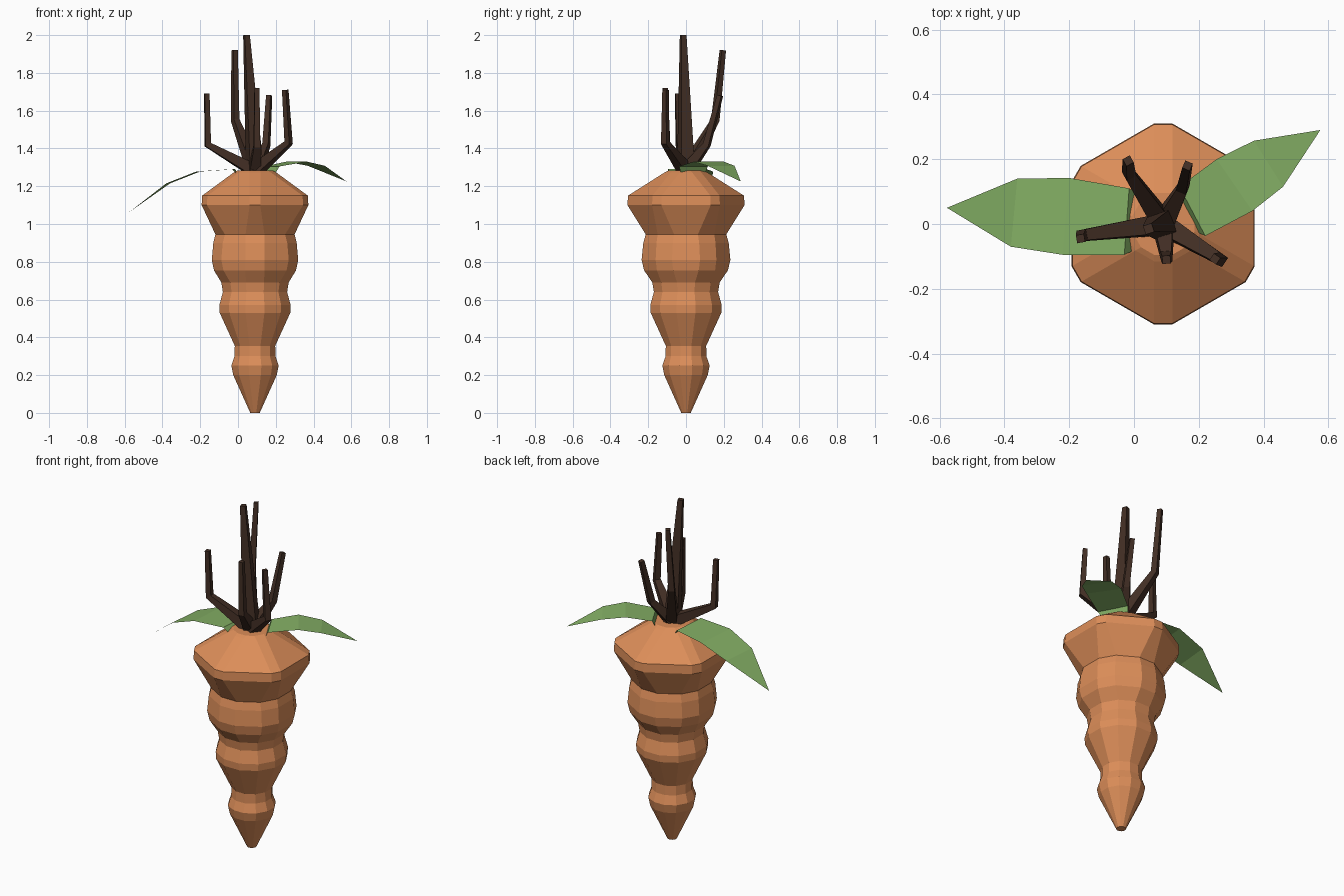
import bpy
import bmesh
import math
from mathutils import Vector

if "Cube" in bpy.data.objects:
    bpy.data.objects.remove(bpy.data.objects["Cube"])

CX = 0.09  # root axis


def material(name, rgb):
    m = bpy.data.materials.new(name)
    m.diffuse_color = (*rgb, 1)
    m.use_nodes = True
    m.node_tree.nodes["Principled BSDF"].inputs["Base Color"].default_value = m.diffuse_color
    return m


ORANGE = material("orange_skin", (0.72, 0.27, 0.10))
BROWN = material("dark_stem", (0.055, 0.028, 0.018))
GREEN = material("leaf_green", (0.23, 0.43, 0.13))


def loft(name, rings, mat, capped=True):
    """Bridge closed rings of equal size and cap both ends."""
    bm = bmesh.new()
    loops = [[bm.verts.new(p) for p in r] for r in rings]
    n = len(loops[0])
    for a, b in zip(loops, loops[1:]):
        for i in range(n):
            j = (i + 1) % n
            bm.faces.new((a[i], a[j], b[j], b[i]))
    bm.faces.new(loops[0][::-1])
    bm.faces.new(loops[-1])
    bmesh.ops.recalc_face_normals(bm, faces=bm.faces)
    return finish(name, bm, mat)


def finish(name, bm, mat):
    me = bpy.data.meshes.new(name)
    bm.to_mesh(me)
    bm.free()
    me.materials.append(mat)
    ob = bpy.data.objects.new(name, me)
    bpy.context.collection.objects.link(ob)
    return ob


# Root: hexagon with chamfered corners, lofted through a wavy profile
def hex_ring(r, z, c):
    pts = []
    for k in range(6):
        a = math.radians(60 * k - 90)
        radial = Vector((math.cos(a), math.sin(a), 0))
        side = Vector((-math.sin(a), math.cos(a), 0))
        for s in (-c, c):
            pts.append(Vector((CX, 0, z)) + radial * r + side * s)
    return pts


profile = [(0.025, 0), (0.115, 0.20), (0.125, 0.25), (0.108, 0.30),
           (0.107, 0.355), (0.187, 0.53), (0.189, 0.57), (0.170, 0.64),
           (0.178, 0.69), (0.222, 0.755), (0.235, 0.81), (0.226, 0.90),
           (0.213, 0.945), (0.31, 1.10), (0.307, 1.15), (0.115, 1.272),
           (0.095, 1.282)]
loft("root", [hex_ring(r, z, 0.028 if z > 1 else min(0.05, 0.27 * r))
              for r, z in profile], ORANGE)


# Stems: tapered square bars, each rising from the crown through a knee
def stem(name, path, halves):
    path = [Vector(p) for p in path]
    rings = []
    for i, p in enumerate(path):
        d = Vector((0, 0, 0))
        if i > 0:
            d += (p - path[i - 1]).normalized()
        if i < len(path) - 1:
            d += (path[i + 1] - p).normalized()
        d.normalize()
        out = path[-1] - path[0]
        out.z = 0
        u = d.cross(out.normalized()).normalized()
        v = d.cross(u)
        h = halves[i]
        rings.append([p + u * h * s + v * h * t
                      for s, t in ((-1, -1), (1, -1), (1, 1), (-1, 1))])
    loft(name, rings, BROWN)


stem("centre_stem", [(0.09, 0, 1.27), (0.045, -0.015, 2.0)], (0.038, 0.014))
knees = [((-0.015, 0.155, 1.55), (-0.018, 0.195, 1.92)),
         ((0.15, 0.11, 1.42), (0.165, 0.18, 1.68)),
         ((-0.16, -0.035, 1.42), (-0.165, -0.045, 1.69)),
         ((0.268, -0.11, 1.43), (0.25, -0.108, 1.71)),
         ((0.10, -0.10, 1.41), (0.10, -0.11, 1.72))]
for i, (knee, tip) in enumerate(knees, 1):
    stem(f"side_stem_{i}", [(0.09, 0, 1.28), knee, tip],
         (0.032, 0.017, 0.0125))


# Leaves: thin strips of cross rows ending in a point
def leaf(name, rows, tip):
    bm = bmesh.new()
    vs = [[bm.verts.new((*p, z)) for p in (a, b)] for a, b, z in rows]
    for (a, b), (c, d) in zip(vs, vs[1:]):
        bm.faces.new((a, b, d, c))
    bm.faces.new((*vs[-1], bm.verts.new(tip)))
    bmesh.ops.recalc_face_normals(bm, faces=bm.faces)
    bm.normal_update()
    if sum(f.normal.z for f in bm.faces) < 0:
        bmesh.ops.reverse_faces(bm, faces=bm.faces)
    finish(name, bm, GREEN)


leaf("left_leaf", [((0.002, 0.10), (-0.008, -0.085), 1.265),
                   ((-0.015, 0.11), (-0.03, -0.095), 1.29),
                   ((-0.20, 0.142), (-0.22, -0.095), 1.278),
                   ((-0.36, 0.14), (-0.38, -0.07), 1.215)],
     (-0.577, 0.05, 1.062))
leaf("right_leaf", [((0.125, 0.10), (0.195, -0.025), 1.265),
                    ((0.14, 0.115), (0.22, -0.037), 1.305),
                    ((0.255, 0.20), (0.365, 0.04), 1.33),
                    ((0.37, 0.257), (0.46, 0.115), 1.308)],
     (0.575, 0.29, 1.225))
